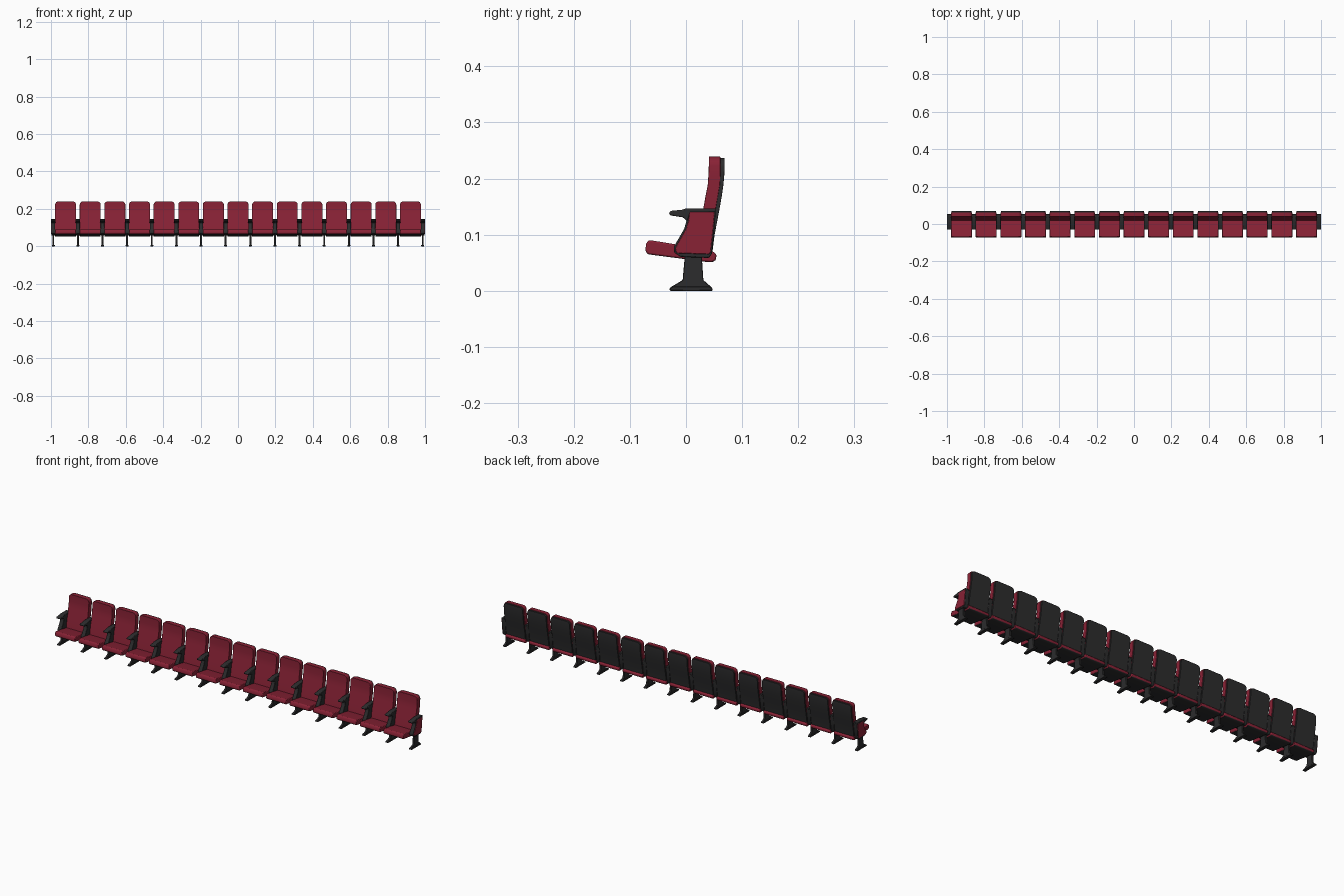
import bpy, bmesh, math

if "Cube" in bpy.data.objects:
    bpy.data.objects.remove(bpy.data.objects["Cube"])

PITCH, N = 0.1317, 15


def material(name, rgb):
    m = bpy.data.materials.new(name)
    m.diffuse_color = (*rgb, 1)
    m.use_nodes = True
    m.node_tree.nodes["Principled BSDF"].inputs["Base Color"].default_value = m.diffuse_color
    return m


RED = material("red fabric", (0.25, 0.016, 0.036))
DARK = material("dark plastic", (0.025, 0.025, 0.026))


def finish(bm, name, mats, bevel, count, segments=2):
    bmesh.ops.recalc_face_normals(bm, faces=bm.faces)
    me = bpy.data.meshes.new(name)
    bm.to_mesh(me)
    bm.free()
    ob = bpy.data.objects.new(name, me)
    bpy.context.collection.objects.link(ob)
    for m in mats:
        me.materials.append(m)
    bpy.context.view_layer.objects.active = ob
    ob.select_set(True)
    bpy.ops.object.shade_smooth_by_angle(angle=math.radians(40))
    ob.select_set(False)
    if bevel:
        b = ob.modifiers.new("bevel", 'BEVEL')
        b.width, b.segments = bevel, segments
        b.limit_method, b.angle_limit = 'ANGLE', math.radians(35)
    if count > 1:
        a = ob.modifiers.new("row", 'ARRAY')
        a.use_relative_offset = False
        a.use_constant_offset = True
        a.constant_offset_displace = (PITCH, 0, 0)
        a.count = count
        ob.location.x = -PITCH * (count - 1) / 2
    return ob


def extrude(profile, x0, x1):
    """Side profile (y, z) extruded along x."""
    bm = bmesh.new()
    a = [bm.verts.new((x0, y, z)) for y, z in profile]
    b = [bm.verts.new((x1, y, z)) for y, z in profile]
    bm.faces.new(a)
    bm.faces.new(b[::-1])
    n = len(a)
    for i in range(n):
        j = (i + 1) % n
        bm.faces.new((a[i], b[i], b[j], a[j]))
    return bm


def lerp(table, z):
    for (z0, y0), (z1, y1) in zip(table, table[1:]):
        if z <= z1:
            return y0 + (y1 - y0) * (z - z0) / (z1 - z0)
    return table[-1][1]


def curved_slab(front, rear, z0, z1, w, r):
    """Upright slab with rounded corners; front and rear are y(z) tables."""
    arc = [math.radians(a) for a in (0, 22.5, 45, 67.5, 90)]
    levels = [(z0 + r * .5 * (1 - math.cos(a)), w - r * .5 * (1 - math.sin(a))) for a in arc]
    levels += [(z0 + (z1 - z0) * t, w) for t in (.2, .35, .5, .6, .7, .8)]
    levels += [(z1 - r * (1 - math.sin(a)), w - r * (1 - math.cos(a))) for a in arc]
    bm = bmesh.new()
    rings = []
    for z, h in levels:
        f, b = lerp(front, z), lerp(rear, z)
        rings.append([bm.verts.new(p) for p in ((-h, f, z), (h, f, z), (h, b, z), (-h, b, z))])
    bm.faces.new(rings[0])
    bm.faces.new(rings[-1])
    for p, q in zip(rings, rings[1:]):
        for i in range(4):
            j = (i + 1) % 4
            bm.faces.new((p[i], p[j], q[j], q[i]))
    return bm


# backrest cushions and their rear shells
front = [(.06, .016), (.10, .022), (.147, .031), (.17, .035), (.19, .039), (.215, .0405), (.25, .041)]
mid = [(.06, .040), (.10, .045), (.147, .053), (.17, .057), (.19, .0605), (.215, .0615), (.25, .061)]
rear = [(.06, .046), (.10, .051), (.147, .060), (.17, .064), (.19, .067), (.215, .069), (.25, .069)]
finish(curved_slab(front, mid, .07, .239, .056, .016), "backrest_cushion", [RED], .004, N)
finish(curved_slab([(z, y - .001) for z, y in mid], rear, .065, .2365, .0535, .016),
       "backrest_shell", [DARK], .003, N)

# seat cushions, red with a dark underside
bm = extrude([(-.066, .0905), (-.02, .083), (.03, .074), (.050, .069), (.0545, .064),
              (.053, .054), (.046, .051), (.036, .0515), (-.068, .065), (-.0725, .071), (-.071, .084)],
             -.056, .056)
bmesh.ops.recalc_face_normals(bm, faces=bm.faces)
for f in bm.faces:
    f.material_index = 1 if f.normal.z < -.9 else 0
finish(bm, "seat_cushion", [RED, DARK], .003, N)

# side panels under the armrests
panel = [(.053, .142), (.051, .115), (.046, .066), (.041, .0585), (-.010, .0605), (-.021, .068),
         (-.022, .078), (-.012, .095), (-.003, .111), (.001, .125), (.002, .142)]
finish(extrude(panel, -.0105, .0105), "side_panel", [DARK], .002, N + 1)

# armrests
arm = [(.053, .147), (.0, .147), (-.006, .1445), (-.026, .1425), (-.030, .140), (-.030, .136),
       (-.026, .134), (-.006, .131), (.002, .124), (.008, .139), (.053, .140)]
finish(extrude(arm, -.0125, .0125), "armrest", [DARK], .002, N + 1)

# red upholstered plates on the two outer ends
plate = [(.051, .141), (.049, .115), (.044, .069), (.041, .065), (-.016, .067), (-.019, .072),
         (-.018, .078), (-.009, .094), (.000, .110), (.0045, .125), (.006, .141)]
for side, name in ((-1, "left_end_plate"), (1, "right_end_plate")):
    e = side * PITCH * (N + 1 - 1) / 2
    finish(extrude(plate, e + side * .009, e + side * .0125), name, [RED], .0012, 1)

# legs: slim column and flared foot
column = [(-.002, .064), (.028, .064), (.031, .019), (.046, .006), (.046, .002),
          (-.028, .002), (-.028, .006), (-.006, .019)]
finish(extrude(column, -.005, .005), "leg", [DARK], .001, N + 1, 1)
foot = [(-.029, 0), (.047, 0), (.047, .005), (.040, .008), (-.021, .008), (-.029, .005)]
finish(extrude(foot, -.008, .008), "foot", [DARK], .001, N + 1, 1)
